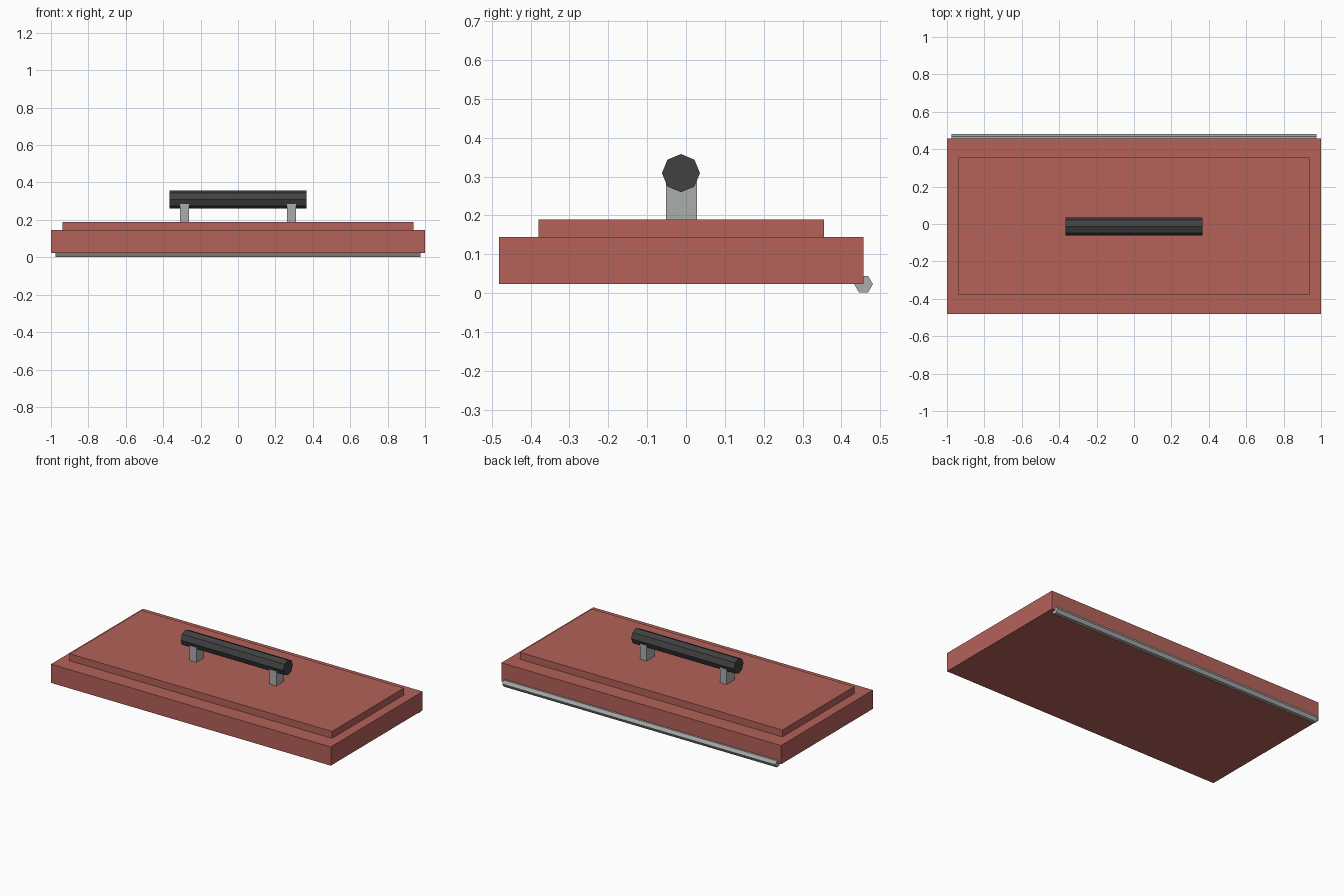
import bpy
from math import pi

if "Cube" in bpy.data.objects:
    bpy.data.objects.remove(bpy.data.objects["Cube"], do_unlink=True)

MID_Y = -0.012  # lid centre line, shifted forward by the hinge


def material(name, rgb):
    mat = bpy.data.materials.new(name)
    mat.use_nodes = True
    mat.diffuse_color = (*rgb, 1)
    mat.node_tree.nodes["Principled BSDF"].inputs["Base Color"].default_value = (*rgb, 1)
    return mat


def finish(name, mat):
    obj = bpy.context.object
    obj.name = obj.data.name = name
    obj.data.materials.append(mat)
    bpy.ops.object.transform_apply(location=False, rotation=True, scale=True)
    return obj


def box(name, x, width, depth, bottom, top, mat):
    bpy.ops.mesh.primitive_cube_add(size=1, location=(x, MID_Y, (bottom + top) / 2))
    bpy.context.object.scale = (width, depth, top - bottom)
    return finish(name, mat)


def rod(name, sides, radius, length, y, z, mat):
    # Faceted rod lying along x
    bpy.ops.mesh.primitive_cylinder_add(vertices=sides, radius=radius, depth=length,
                                        location=(0, y, z), rotation=(0, pi / 2, 0))
    return finish(name, mat)


red = material("red paint", (0.46, 0.122, 0.102))
steel = material("grey steel", (0.41, 0.42, 0.41))
black = material("black grip", (0.054, 0.054, 0.054))

# Stepped lid
box("lid_base", 0, 2.0, 0.938, 0.024, 0.145, red)
box("lid_raised_panel", 0, 1.876, 0.735, 0.145, 0.19, red)

# Carry handle on two posts
for side, x in (("left", 0.286), ("right", -0.286)):
    box(side + "_handle_post", x, 0.048, 0.08, 0.19, 0.288, steel)
rod("handle_grip", 8, 0.049, 0.734, MID_Y - 0.001, 0.309, black)

# Six-sided hinge rod along the rear lower edge, points facing front and back
rod("hinge_rod", 6, 0.024, 1.954, 0.457, 0.023, steel)
